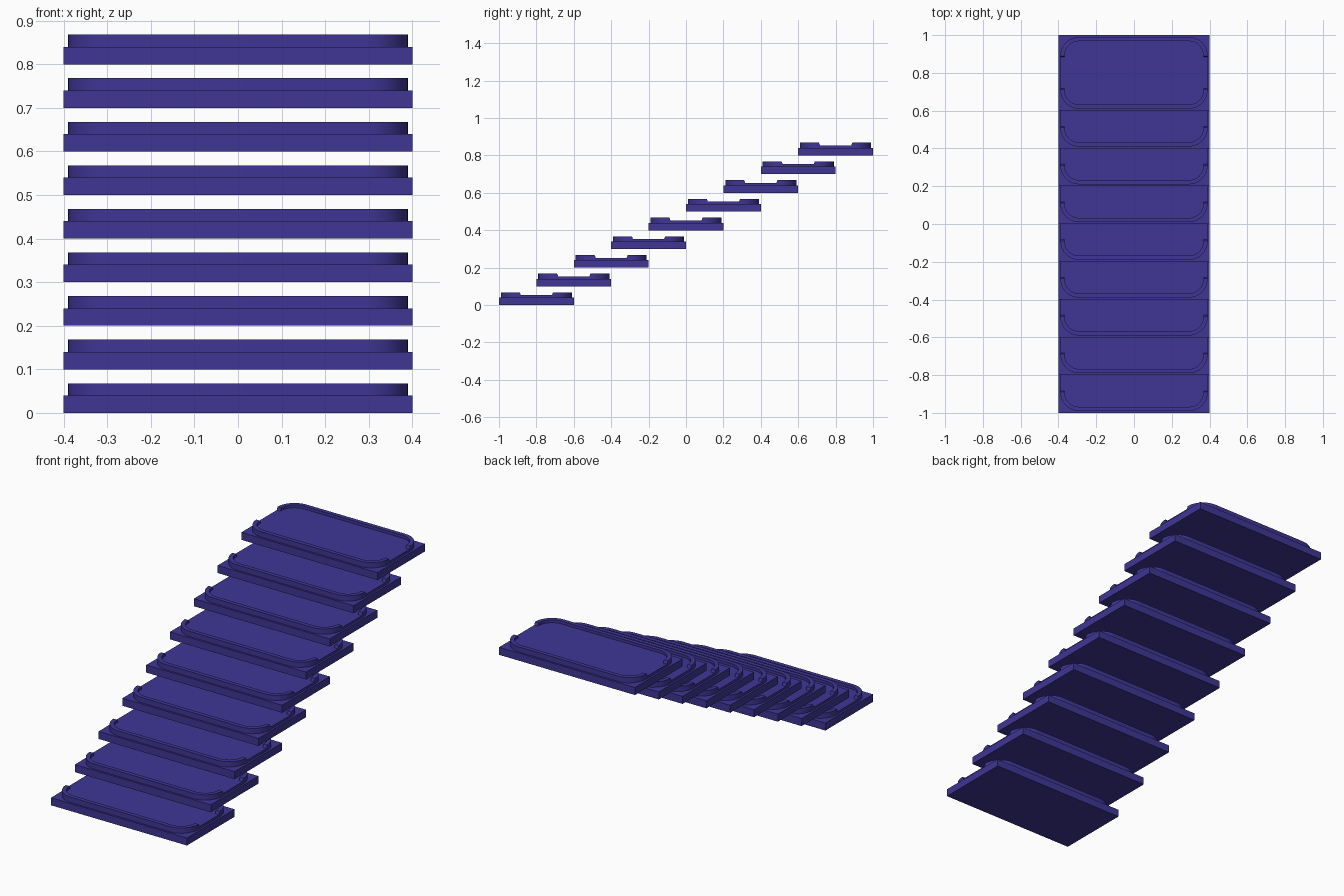
import bpy, bmesh, math

if "Cube" in bpy.data.objects:
    bpy.data.objects.remove(bpy.data.objects["Cube"])

STEPS, RISE, RUN = 9, 0.1, 0.2
HX, HY, R, W = 0.39, 0.19, 0.10, 0.022      # tread outline, corner radius, rim width
Z_BASE, Z_PAD, Z_RIM = 0.04, 0.053, 0.068
SEG = 12

mat = bpy.data.materials.new("indigo")
mat.diffuse_color = (0.05, 0.036, 0.30, 1)
mat.use_nodes = True
mat.node_tree.nodes["Principled BSDF"].inputs["Base Color"].default_value = mat.diffuse_color


def corner(cx, cy, r, start):
    return [(cx + r * math.cos(math.radians(start + 90 * i / SEG)),
             cy + r * math.sin(math.radians(start + 90 * i / SEG))) for i in range(SEG + 1)]


def finish(bm, name):
    bmesh.ops.recalc_face_normals(bm, faces=bm.faces)
    me = bpy.data.meshes.new(name)
    bm.to_mesh(me)
    bm.free()
    me.materials.append(mat)
    return me


def slab_mesh():
    bm = bmesh.new()
    bmesh.ops.create_cube(bm, size=1)
    for v in bm.verts:
        v.co = (v.co.x * 0.8, v.co.y * 0.4, (v.co.z + 0.5) * Z_BASE)
    return finish(bm, "slab")


def pad_mesh():
    # rounded rectangle standing on the slab
    cx, cy = HX - R, HY - R
    pts = (corner(cx, cy, R, 0) + corner(-cx, cy, R, 90)
           + corner(-cx, -cy, R, 180) + corner(cx, -cy, R, 270))
    bm = bmesh.new()
    f = bm.faces.new([bm.verts.new((x, y, Z_BASE)) for x, y in pts])
    ext = bmesh.ops.extrude_face_region(bm, geom=[f], use_keep_orig=True)
    for v in ext["geom"]:
        if isinstance(v, bmesh.types.BMVert):
            v.co.z = Z_PAD
    return finish(bm, "pad")


def rim_mesh():
    # C-shaped raised rim with sloped ends, mirrored front to back
    cx, cy, end = HX - R, HY - R, 0.083
    bm = bmesh.new()
    for s in (1, -1):
        def path(r, hx, y_end):
            return ([(hx, y_end)] + corner(cx, cy, r, 0)
                    + corner(-cx, cy, r, 90) + [(-hx, y_end)])
        loops = []
        for r, hx, z, y_end in ((R, HX, Z_PAD, end), (R, HX, Z_RIM, end + 0.006),
                                (R - W, HX - W, Z_RIM, end + 0.006),
                                (R - W, HX - W, Z_PAD, end)):
            loops.append([bm.verts.new((x, s * y, z)) for x, y in path(r, hx, y_end)])
        for a in range(4):
            p, q = loops[a], loops[(a + 1) % 4]
            for i in range(len(p) - 1):
                bm.faces.new((p[i], p[i + 1], q[i + 1], q[i]))
        for i in (0, -1):
            bm.faces.new([l[i] for l in loops])
    return finish(bm, "rim")


parts = {"step_slab": slab_mesh(), "step_pad": pad_mesh(), "step_rim": rim_mesh()}

# staircase rising towards the back
for name, me in parts.items():
    for i in range(STEPS):
        ob = bpy.data.objects.new(f"{name}_{i + 1}", me)
        ob.location = (0, -0.8 + RUN * i, RISE * i)
        bpy.context.collection.objects.link(ob)
        if i == 0 and name != "step_slab":
            bpy.ops.object.select_all(action='DESELECT')
            ob.select_set(True)
            bpy.context.view_layer.objects.active = ob
            bpy.ops.object.shade_smooth_by_angle(angle=math.radians(30))
